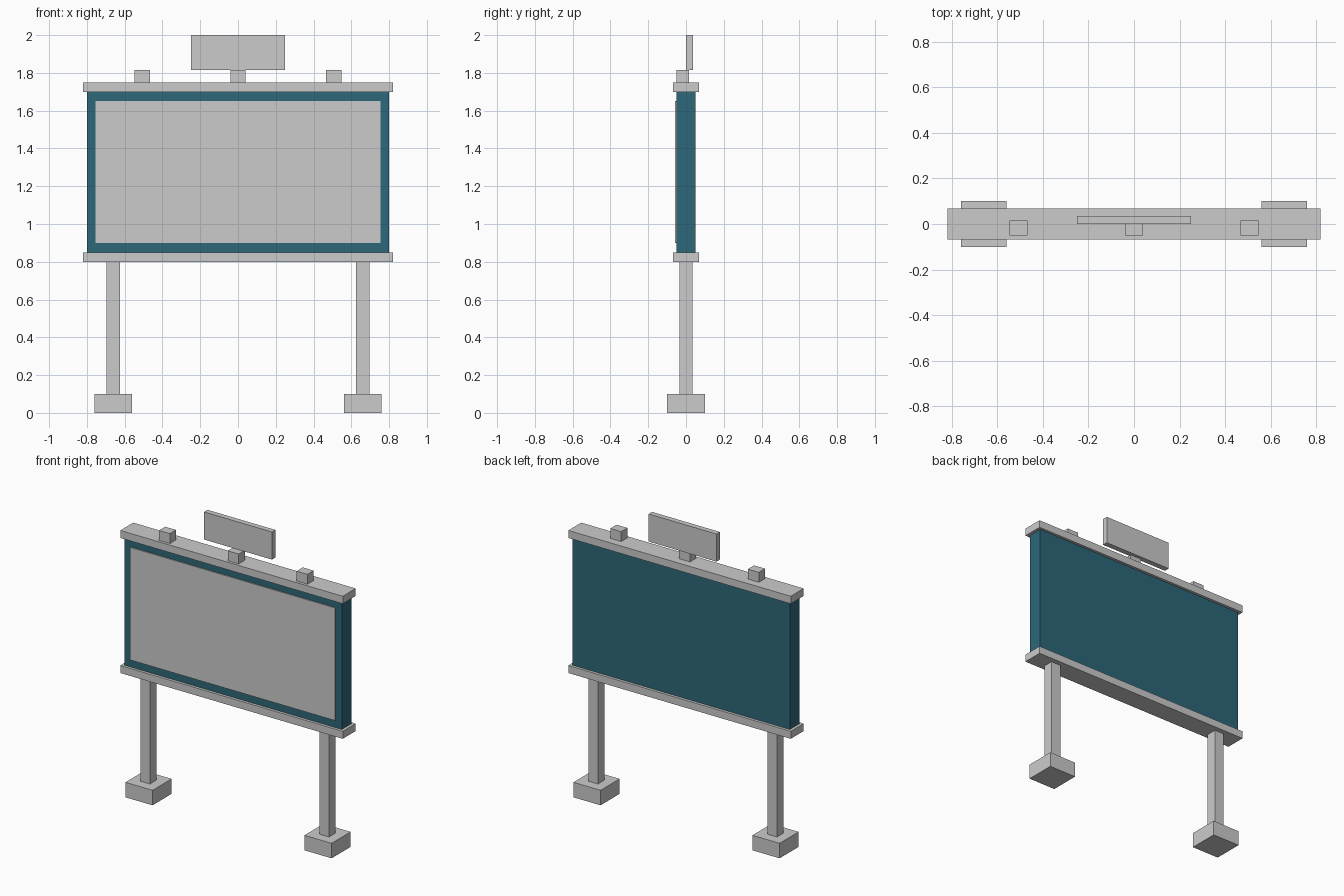
import bpy
import bmesh
from mathutils import Vector

if "Cube" in bpy.data.objects:
    bpy.data.objects.remove(bpy.data.objects["Cube"])

teal = bpy.data.materials.new("teal_paint")
teal.diffuse_color = (0.026, 0.136, 0.188, 1)
teal.use_nodes = True
teal.node_tree.nodes["Principled BSDF"].inputs["Base Color"].default_value = teal.diffuse_color


def box(name, x, y, z, mat=None):
    """Box from (min, max) ranges on each axis."""
    lo, hi = (Vector(v) for v in zip(x, y, z))
    mid = (lo + hi) / 2
    bm = bmesh.new()
    bmesh.ops.create_cube(bm, size=1)
    bmesh.ops.scale(bm, vec=hi - lo, verts=bm.verts)
    mesh = bpy.data.meshes.new(name)
    bm.to_mesh(mesh)
    bm.free()
    if mat:
        mesh.materials.append(mat)
    obj = bpy.data.objects.new(name, mesh)
    obj.location = mid
    bpy.context.collection.objects.link(obj)
    return obj


def span(centre, width):
    return (centre - width / 2, centre + width / 2)


# Footings and posts
for side, cx in (("left", -0.66), ("right", 0.66)):
    box(f"{side}_footing", span(cx, 0.2), (-0.1, 0.1), (0, 0.1))
    box(f"{side}_post", span(cx, 0.07), (-0.035, 0.035), (0.1, 0.8))

# Rails below and above the panel
for name, z in (("bottom_rail", 0.8), ("top_rail", 1.7)):
    box(name, (-0.82, 0.82), (-0.068, 0.068), (z, z + 0.05))

# Coloured panel with the display face on its front
box("panel", (-0.8, 0.8), (-0.05, 0.05), (0.85, 1.7), teal)
box("display_face", (-0.755, 0.755), (-0.057, -0.05), (0.9, 1.65))

# Lamps on the top rail
for side, cx in (("left", -0.507), ("middle", 0), ("right", 0.507)):
    box(f"{side}_lamp", span(cx, 0.08), (-0.05, 0.015), (1.75, 1.816))

# Small header sign
box("header_sign", (-0.25, 0.25), (0, 0.036), (1.816, 2.0))
